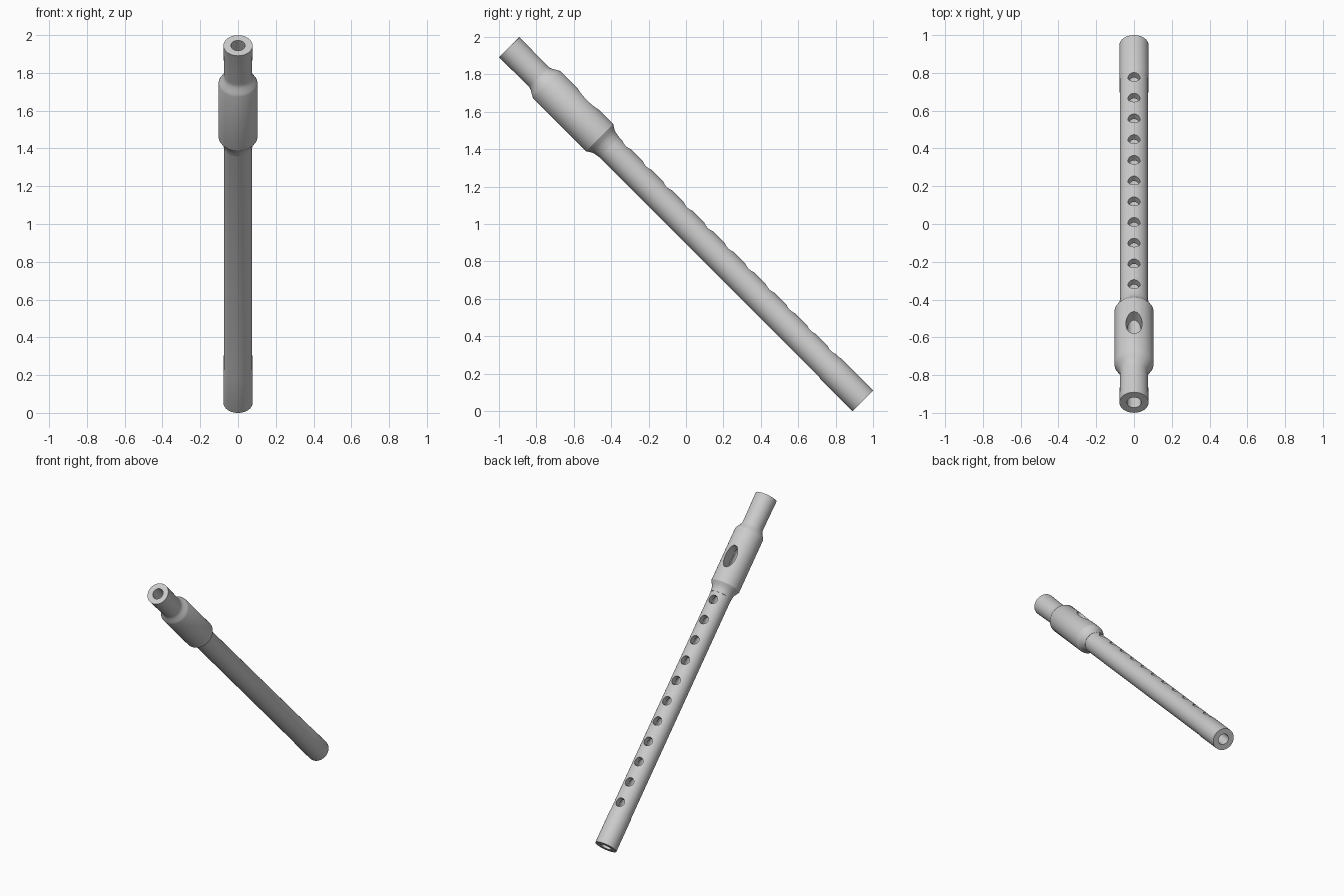
import bpy, bmesh, math
from mathutils import Matrix, Vector

if "Cube" in bpy.data.objects:
    bpy.data.objects.remove(bpy.data.objects["Cube"])

# Local frame: +Z runs from the mouth end to the foot, holes face local -Y
POSE = Matrix.Translation((0, -0.945, 1.945)) @ Matrix.Rotation(math.radians(-135), 4, 'X')
BORE = 0.038
LENGTH = 2.673
SEGMENTS = 48


def make_object(name, bm):
    bmesh.ops.recalc_face_normals(bm, faces=bm.faces)
    mesh = bpy.data.meshes.new(name)
    bm.to_mesh(mesh)
    bm.free()
    obj = bpy.data.objects.new(name, mesh)
    bpy.context.collection.objects.link(obj)
    obj.matrix_world = POSE
    return obj


def hollow_tube(name, outer):
    """Revolve an outer profile of (radius, t) and close it with the bore."""
    profile = outer + [(BORE, outer[-1][1]), (BORE, outer[0][1])]
    bm = bmesh.new()
    rings = []
    for r, t in profile:
        rings.append([bm.verts.new((r * math.cos(a), r * math.sin(a), t))
                      for a in (2 * math.pi * i / SEGMENTS for i in range(SEGMENTS))])
    for k, ring in enumerate(rings):
        nxt = rings[(k + 1) % len(rings)]
        for i in range(SEGMENTS):
            j = (i + 1) % SEGMENTS
            bm.faces.new((ring[i], ring[j], nxt[j], nxt[i]))
    return make_object(name, bm)


def cut_holes(obj, holes):
    """Cut elliptical holes (t, half width, half length) from local -Y to the bore."""
    bm = bmesh.new()
    for t, w, l in holes:
        m = (Matrix.Translation((0, -0.11, t)) @ Matrix.Diagonal((w, 1, l, 1))
             @ Matrix.Rotation(math.pi / 2, 4, 'X'))
        bmesh.ops.create_cone(bm, cap_ends=True, segments=32, radius1=1, radius2=1,
                              depth=0.2, matrix=m)
    cutter = make_object(obj.name + "_cutter", bm)
    cutter.hide_render = True
    mod = obj.modifiers.new("holes", 'BOOLEAN')
    mod.operation = 'DIFFERENCE'
    mod.solver = 'EXACT'
    mod.object = cutter
    bpy.ops.object.select_all(action='DESELECT')
    bpy.context.view_layer.objects.active = obj
    obj.select_set(True)
    bpy.ops.object.modifier_apply(modifier=mod.name)
    bpy.data.objects.remove(cutter)
    bpy.ops.object.shade_smooth_by_angle(angle=math.radians(30))


# Head joint: mouthpiece, flared barrel and lower collar
head = hollow_tube("head_joint", [
    (0.077, 0.0), (0.074, 0.215), (0.075, 0.228), (0.079, 0.240), (0.087, 0.254),
    (0.096, 0.270), (0.103, 0.283), (0.103, 0.683), (0.090, 0.703), (0.083, 0.716),
    (0.078, 0.735), (0.076, 0.755)])
cut_holes(head, [(0.496, 0.043, 0.082)])

# Body tube with slightly wider foot and eleven finger holes
body = hollow_tube("body_tube", [
    (0.0745, 0.755), (0.0755, 2.42), (0.078, 2.43), (0.078, LENGTH)])
cut_holes(body, [((-0.317 + 0.1096 * i - 0.053 + 0.945) * math.sqrt(2), 0.032, 0.032)
                 for i in range(11)])
